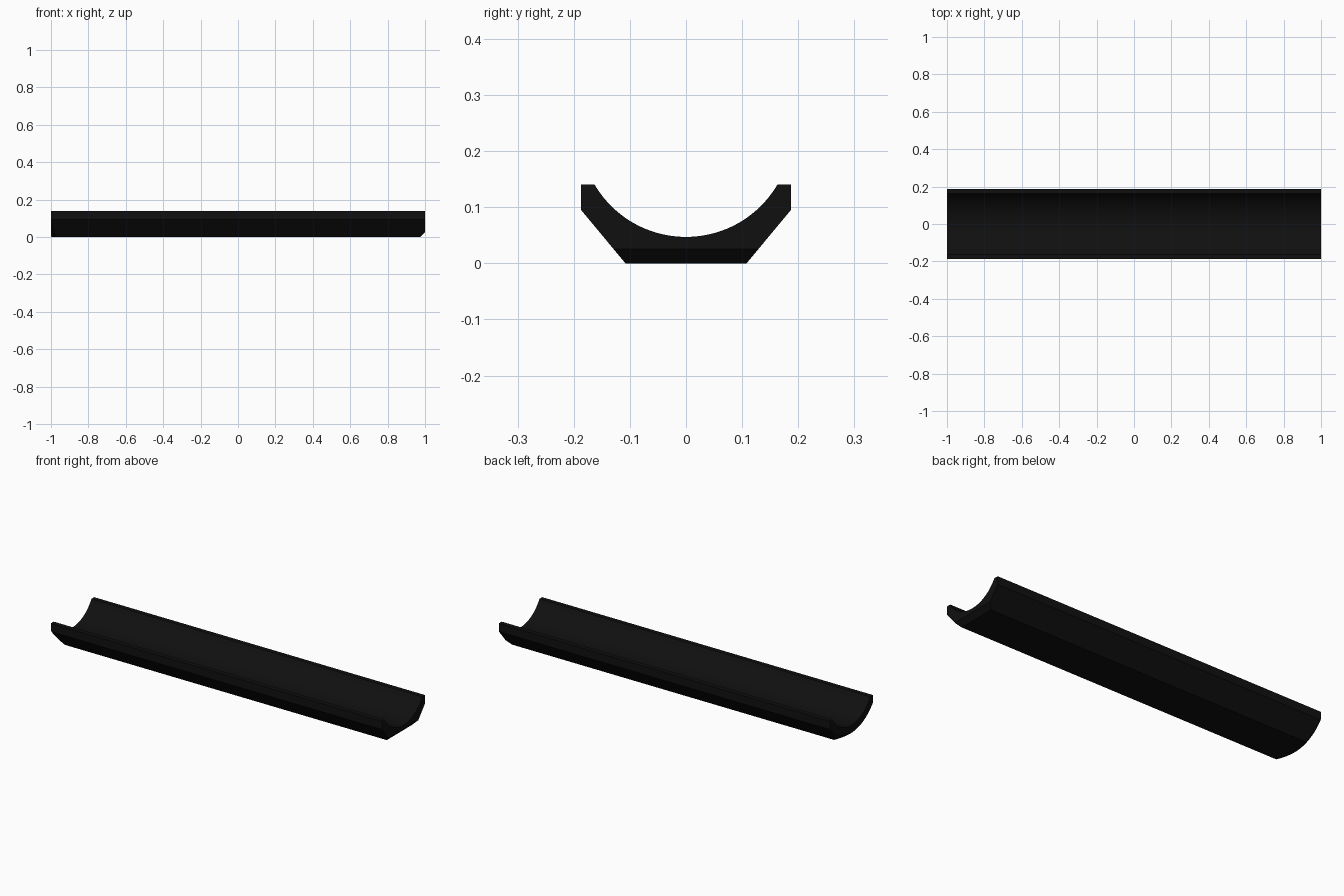
import bpy, bmesh, math
from mathutils import Vector

if "Cube" in bpy.data.objects:
    bpy.data.objects.remove(bpy.data.objects["Cube"])

AXIS_Z = 0.236          # height of the bore axis
BORE_R = 0.189          # radius of the hollow
TOP = 0.14
ARC_STEPS = 48

black = bpy.data.materials.new("black")
black.diffuse_color = (0.005, 0.005, 0.005, 1)
black.use_nodes = True
black.node_tree.nodes["Principled BSDF"].inputs["Base Color"].default_value = black.diffuse_color


def make_object(name, bm):
    bmesh.ops.recalc_face_normals(bm, faces=bm.faces)
    mesh = bpy.data.meshes.new(name)
    bm.to_mesh(mesh)
    bm.free()
    obj = bpy.data.objects.new(name, mesh)
    bpy.context.collection.objects.link(obj)
    return obj


# Cross-section: angular underside with a round hollow on top
half = math.acos((AXIS_Z - TOP) / BORE_R)
profile = [(-0.187, TOP), (-0.187, 0.095), (-0.108, 0), (0.108, 0), (0.187, 0.095), (0.187, TOP)]
for i in range(ARC_STEPS + 1):
    a = half - 2 * half * i / ARC_STEPS
    profile.append((BORE_R * math.sin(a), AXIS_Z - BORE_R * math.cos(a)))

bm = bmesh.new()
face = bm.faces.new([bm.verts.new((-1, y, z)) for y, z in profile])
ext = bmesh.ops.extrude_face_region(bm, geom=[face])
bmesh.ops.translate(bm, vec=(2, 0, 0), verts=[g for g in ext["geom"] if isinstance(g, bmesh.types.BMVert)])

# Straight 45 degree chamfer under the right end
cut = bmesh.ops.bisect_plane(bm, geom=bm.verts[:] + bm.edges[:] + bm.faces[:],
                             plane_co=(0.975, 0, 0), plane_no=Vector((1, 0, -1)).normalized(),
                             clear_outer=True)
bmesh.ops.holes_fill(bm, edges=[e for e in cut["geom_cut"] if isinstance(e, bmesh.types.BMEdge)])
trough = make_object("trough", bm)
trough.data.materials.append(black)

# Turned envelope that gives the left end a conical chamfer
bm = bmesh.new()
rings = []
for x, r in ((-1.01, 0.22), (-0.93, 0.30), (1.1, 0.30)):
    rings.append([bm.verts.new((x, r * math.sin(a), AXIS_Z - r * math.cos(a)))
                  for a in (2 * math.pi * i / 96 for i in range(96))])
for a, b in zip(rings, rings[1:]):
    for i in range(96):
        j = (i + 1) % 96
        bm.faces.new((a[i], a[j], b[j], b[i]))
bm.faces.new(rings[0])
bm.faces.new(rings[-1])
envelope = make_object("end_chamfer_cutter", bm)
envelope.data.materials.append(black)
envelope.hide_render = True

mod = trough.modifiers.new("end_chamfer", 'BOOLEAN')
mod.operation = 'INTERSECT'
mod.solver = 'EXACT'
mod.object = envelope
bpy.context.view_layer.objects.active = trough
trough.select_set(True)
bpy.ops.object.modifier_apply(modifier=mod.name)
bpy.data.objects.remove(envelope)

# Smooth hollow, crisp edges
bpy.ops.object.shade_smooth_by_angle(angle=math.radians(25))
